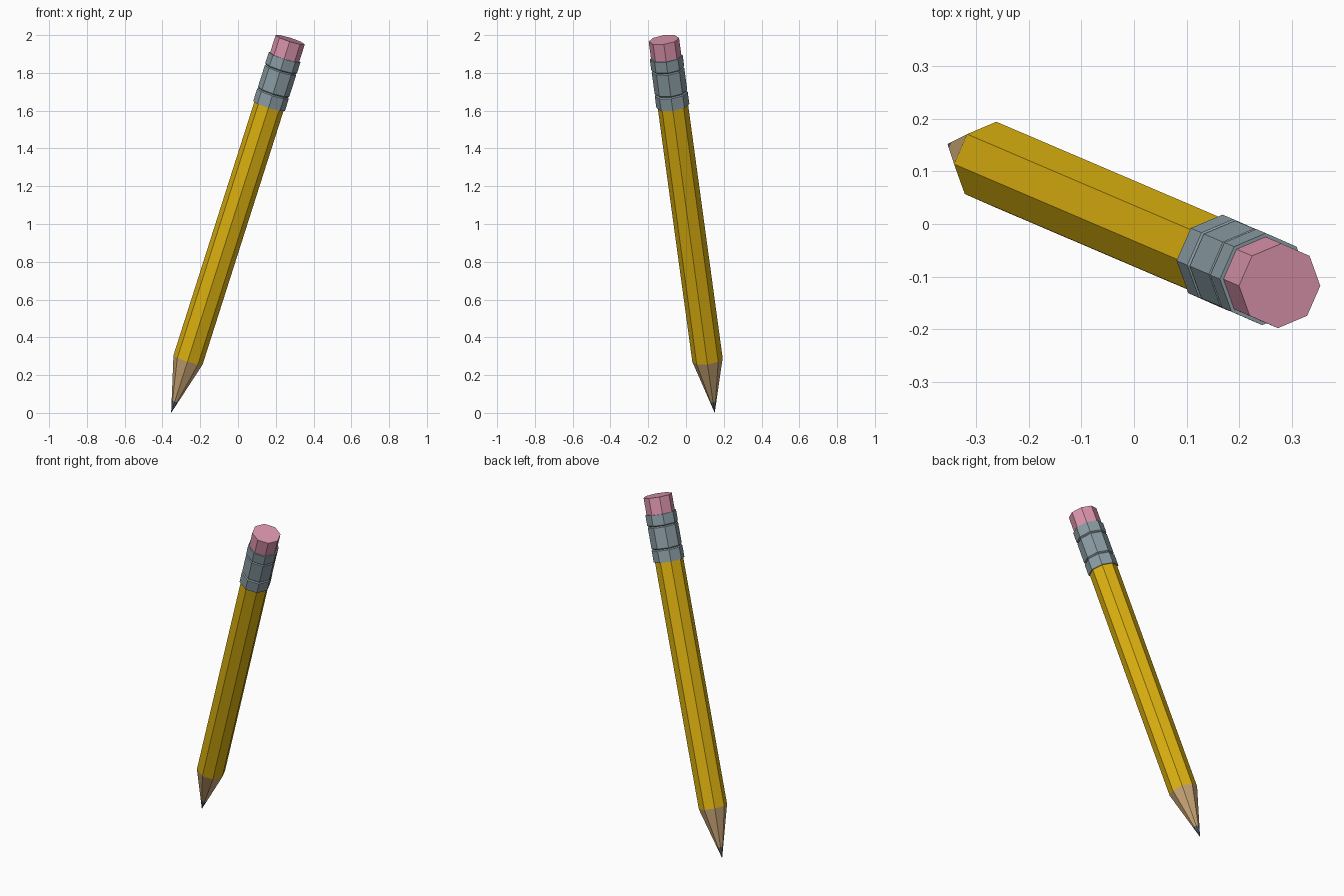
import bpy
import bmesh
from math import cos, sin, pi, radians
from mathutils import Euler, Matrix

cube = bpy.data.objects.get("Cube")
if cube:
    bpy.data.objects.remove(cube, do_unlink=True)

SIDES = 8
# Pencil leans on its point: axis runs from the tip up to the eraser
LEAN = Matrix.Translation((-0.354, 0.152, 0)) @ Euler((radians(7.4), radians(17.7), 0)).to_matrix().to_4x4()


def material(name, rgb):
    mat = bpy.data.materials.new(name)
    mat.use_nodes = True
    mat.diffuse_color = (*rgb, 1)
    mat.node_tree.nodes["Principled BSDF"].inputs["Base Color"].default_value = (*rgb, 1)
    return mat


def lathe(name, profile, mat):
    """Eight-sided solid from (radius, distance from tip) pairs; radius 0 makes a point."""
    bm = bmesh.new()
    rings = []
    for r, t in profile:
        count = SIDES if r else 1
        rings.append([bm.verts.new((r * cos(2 * pi * i / SIDES), r * sin(2 * pi * i / SIDES), t))
                      for i in range(count)])
    for low, high in zip(rings, rings[1:]):
        for i in range(SIDES):
            j = (i + 1) % SIDES
            if len(low) == 1:
                bm.faces.new((low[0], high[j], high[i]))
            else:
                bm.faces.new((low[i], low[j], high[j], high[i]))
    for ring in (rings[0], rings[-1]):
        if len(ring) > 1:
            bm.faces.new(ring)
    bmesh.ops.recalc_face_normals(bm, faces=bm.faces)
    mesh = bpy.data.meshes.new(name)
    bm.to_mesh(mesh)
    bm.free()
    mesh.materials.append(mat)
    obj = bpy.data.objects.new(name, mesh)
    bpy.context.collection.objects.link(obj)
    obj.matrix_world = LEAN
    return obj


yellow = material("yellow paint", (0.73, 0.45, 0.005))
wood = material("bare wood", (0.61, 0.40, 0.19))
graphite = material("graphite", (0.11, 0.14, 0.19))
metal = material("grey metal", (0.26, 0.34, 0.375))
pink = material("pink rubber", (0.716, 0.30, 0.42))

R = 0.081            # shaft radius
CONE, LEAD = 0.297, 0.065

# Sharpened end
lathe("lead_tip", [(0, 0), (R * LEAD / CONE, LEAD)], graphite)
lathe("wood_cone", [(R * LEAD / CONE, LEAD), (R, CONE)], wood)

# Painted shaft
lathe("shaft", [(R, CONE), (R, 1.74)], yellow)

# Metal band with two pinched grooves
B, M, G = 0.088, 0.087, 0.082
lathe("ferrule", [(B, 1.72), (B, 1.788), (G, 1.794), (M, 1.80),
                  (M, 1.92), (G, 1.926), (B, 1.932), (B, 1.993)], metal)

# Eraser
lathe("eraser", [(R, 1.98), (R, 2.091)], pink)
